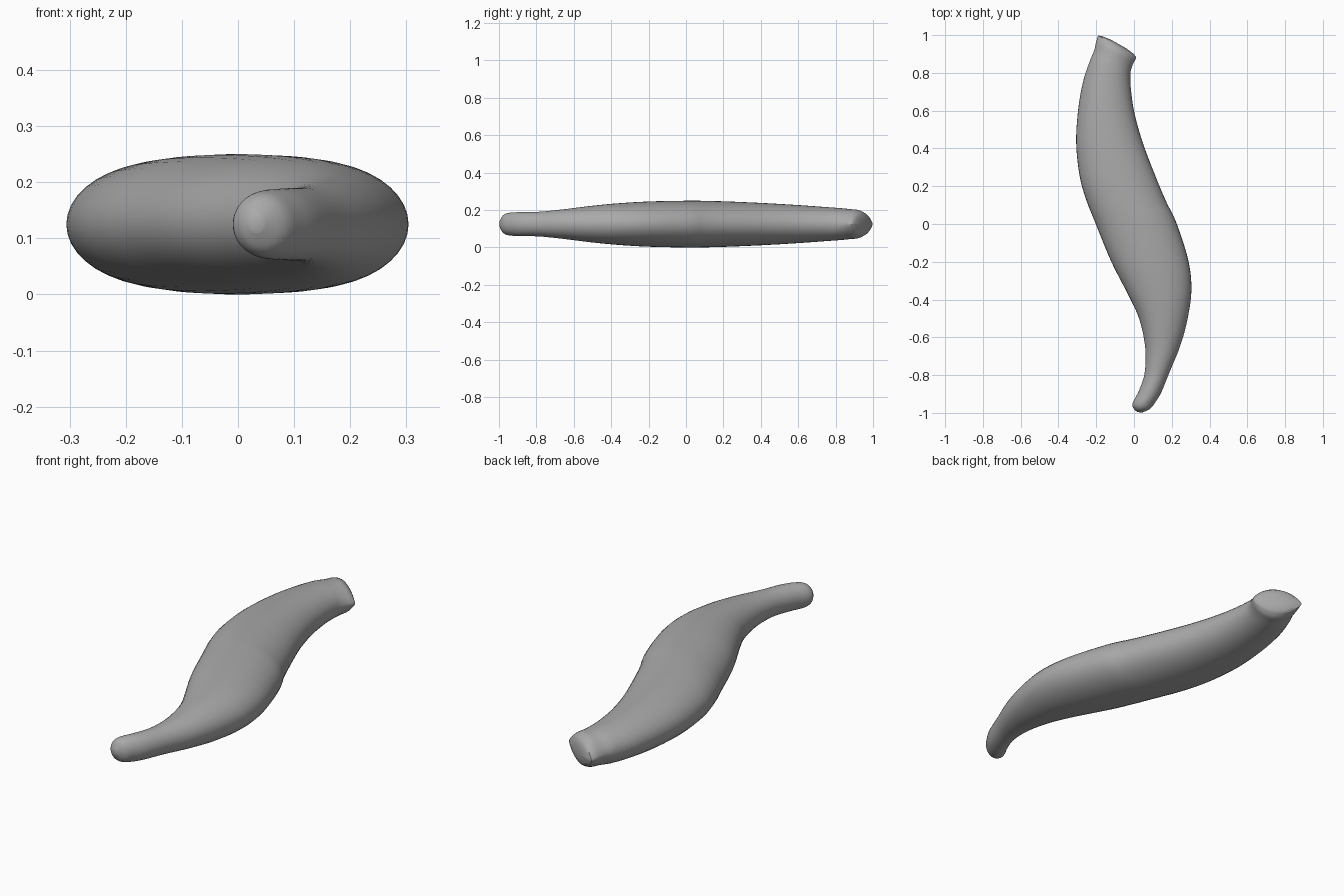
import bpy, bmesh, math
from mathutils import Vector

if "Cube" in bpy.data.objects:
    bpy.data.objects.remove(bpy.data.objects["Cube"])

SIDES = 40
STEPS = 5

# Stations along the body: left edge x, y, right edge x, y, half height
STATIONS = [
    (0.020, -0.996, 0.045, -0.998, 0.014),
    (0.000, -0.980, 0.085, -0.978, 0.046),
    (-0.008, -0.950, 0.112, -0.945, 0.060),
    (0.025, -0.885, 0.145, -0.890, 0.064),
    (0.056, -0.790, 0.190, -0.780, 0.066),
    (0.060, -0.660, 0.243, -0.650, 0.079),
    (0.030, -0.510, 0.282, -0.510, 0.097),
    (-0.028, -0.380, 0.304, -0.350, 0.111),
    (-0.120, -0.200, 0.287, -0.190, 0.121),
    (-0.202, 0.000, 0.223, 0.010, 0.125),
    (-0.250, 0.120, 0.172, 0.115, 0.124),
    (-0.287, 0.250, 0.117, 0.245, 0.120),
    (-0.306, 0.430, 0.050, 0.420, 0.112),
    (-0.295, 0.610, 0.004, 0.580, 0.102),
    (-0.268, 0.760, -0.016, 0.710, 0.092),
    (-0.233, 0.865, -0.019, 0.795, 0.085),
    (-0.212, 0.915, -0.008, 0.840, 0.080),
    (-0.200, 0.965, 0.006, 0.868, 0.076),
    (-0.190, 0.998, 0.012, 0.884, 0.062),
]


def smooth_rows(rows, steps):
    """Catmull-Rom interpolation between stations."""
    out = []
    for i in range(len(rows) - 1):
        a, b = rows[max(i - 1, 0)], rows[i]
        c, d = rows[i + 1], rows[min(i + 2, len(rows) - 1)]
        for s in range(steps):
            t = s / steps
            out.append([0.5 * (2 * q + (r - p) * t
                               + (2 * p - 5 * q + 4 * r - w) * t * t
                               + (3 * q - p - 3 * r + w) * t ** 3)
                        for p, q, r, w in zip(a, b, c, d)])
    out.append(list(rows[-1]))
    return out


def ring(bm, row, pointed, scale=1.0, push=0.0):
    """Oval section between both edges; pointed=1 gives a lens."""
    left, right = Vector((row[0], row[1], 0)), Vector((row[2], row[3], 0))
    mid, half = (left + right) / 2, (right - left) / 2
    out = Vector((-half.y, half.x, 0)).normalized() * push
    verts = []
    for k in range(SIDES):
        a = 2 * math.pi * k / SIDES
        s = math.sin(a)
        z = s * ((1 - pointed) + pointed * abs(s) ** 0.6) * row[4]
        verts.append(bm.verts.new(mid + half * math.cos(a) * scale + out
                                  + Vector((0, 0, 0.125 + z * scale))))
    return verts


# Curved body, closed by a rounded narrow tip and a lens-shaped end face
bm = bmesh.new()
rows = smooth_rows(STATIONS, STEPS)
count = len(rows)
rings = [ring(bm, r, max(0, (i - count + 16) / 15)) for i, r in enumerate(rows)]
rings += [ring(bm, rows[-1], 1, s, p) for s, p in ((0.8, 0.008), (0.4, 0.014))]
for a, b in zip(rings, rings[1:]):
    for k in range(SIDES):
        n = (k + 1) % SIDES
        bm.faces.new((a[k], a[n], b[n], b[k]))
bm.faces.new(rings[0])
bm.faces.new(rings[-1])
bmesh.ops.recalc_face_normals(bm, faces=bm.faces[:])

mesh = bpy.data.meshes.new("curved_body")
bm.to_mesh(mesh)
bm.free()
body = bpy.data.objects.new("curved_body", mesh)
bpy.context.collection.objects.link(body)

grey = bpy.data.materials.new("plain_grey")
grey.diffuse_color = (0.4, 0.4, 0.4, 1)
grey.use_nodes = True
grey.node_tree.nodes["Principled BSDF"].inputs["Base Color"].default_value = grey.diffuse_color
mesh.materials.append(grey)

bpy.context.view_layer.objects.active = body
body.select_set(True)
bpy.ops.object.shade_smooth_by_angle(angle=math.radians(50))
